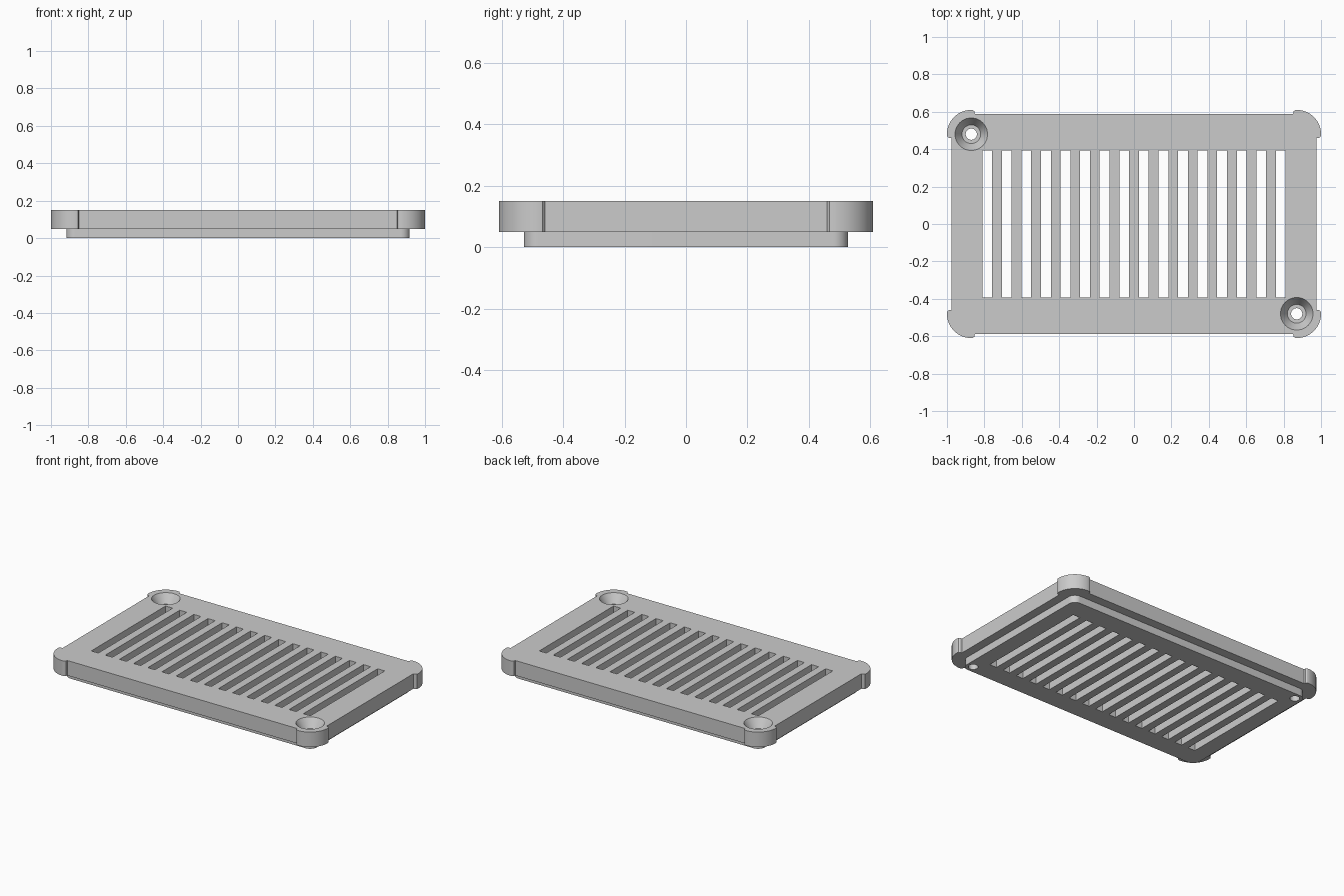
import bpy, bmesh
from math import cos, sin, pi, radians

cube = bpy.data.objects.get("Cube")
if cube:
    bpy.data.objects.remove(cube)

grey = bpy.data.materials.new("plain_grey")
grey.use_nodes = True
grey.diffuse_color = (0.6, 0.6, 0.6, 1)
grey.node_tree.nodes["Principled BSDF"].inputs["Base Color"].default_value = (0.6, 0.6, 0.6, 1)

HOLE_X, HOLE_Y = 0.87, 0.48


def make_object(name, bm):
    bmesh.ops.recalc_face_normals(bm, faces=bm.faces)
    mesh = bpy.data.meshes.new(name)
    bm.to_mesh(mesh)
    bm.free()
    mesh.materials.append(grey)
    obj = bpy.data.objects.new(name, mesh)
    bpy.context.collection.objects.link(obj)
    return obj


def add_prism(bm, outline, z0, z1):
    face = bm.faces.new([bm.verts.new((x, y, z0)) for x, y in outline])
    top = bmesh.ops.extrude_face_region(bm, geom=[face], use_keep_orig=True)["geom"]
    bmesh.ops.translate(bm, vec=(0, 0, z1 - z0),
                        verts=[v for v in top if isinstance(v, bmesh.types.BMVert)])


def arc(radius, steps=16):
    angles = [pi / 2 * i / steps for i in range(steps + 1)]
    return [(HOLE_X + radius * cos(a), HOLE_Y + radius * sin(a)) for a in angles]


def mirror_quadrant(points):
    """Repeat a corner outline around all four quadrants."""
    outline = []
    for sx, sy in ((1, 1), (-1, 1), (-1, -1), (1, -1)):
        ordered = points if sx == sy else points[::-1]
        outline += [(sx * x, sy * y) for x, y in ordered]
    return outline


def apply_boolean(target, tool, operation):
    mod = target.modifiers.new(operation.lower(), "BOOLEAN")
    mod.operation = operation
    mod.solver = "EXACT"
    mod.object = tool
    bpy.context.view_layer.objects.active = target
    bpy.ops.object.modifier_apply(modifier=mod.name)
    bpy.data.objects.remove(tool)


# Upper panel with raised rounded corner pads
corner = ([(0.977, 0.459), (0.99, 0.461), (0.998, 0.468)] + arc(0.13)
          + [(0.86, 0.608), (0.853, 0.602), (0.851, 0.589)])
bm = bmesh.new()
add_prism(bm, mirror_quadrant(corner), 0.05, 0.15)
panel = make_object("vent_panel", bm)

# Lower locating step with rounded corners
bm = bmesh.new()
add_prism(bm, mirror_quadrant(arc(0.048)), 0, 0.1)
apply_boolean(panel, make_object("lower_step", bm), "UNION")

# Row of vent slots
SLOTS, HALF_ROW, HALF_LENGTH = 16, 0.811, 0.393
width = 2 * HALF_ROW / (2 * SLOTS - 1)
bm = bmesh.new()
for i in range(SLOTS):
    x = -HALF_ROW + 2 * width * i
    add_prism(bm, [(x, -HALF_LENGTH), (x + width, -HALF_LENGTH),
                   (x + width, HALF_LENGTH), (x, HALF_LENGTH)], -0.1, 0.3)
apply_boolean(panel, make_object("slot_cutter", bm), "DIFFERENCE")

# Countersunk screw holes in two opposite corners
profile = [(0.03, -0.1), (0.03, 0.09), (0.05, 0.09), (0.087, 0.15), (0.087, 0.2)]
SIDES = 40
for side in (1, -1):
    bm = bmesh.new()
    rings = [[bm.verts.new((side * HOLE_X + r * cos(2 * pi * k / SIDES),
                            -side * HOLE_Y + r * sin(2 * pi * k / SIDES), z))
              for k in range(SIDES)] for r, z in profile]
    for low, high in zip(rings, rings[1:]):
        for k in range(SIDES):
            n = (k + 1) % SIDES
            bm.faces.new((low[k], low[n], high[n], high[k]))
    bm.faces.new(rings[0])
    bm.faces.new(rings[-1])
    apply_boolean(panel, make_object("screw_hole_cutter", bm), "DIFFERENCE")

# Smooth round walls, crisp edges
bpy.ops.object.select_all(action="DESELECT")
panel.select_set(True)
bpy.context.view_layer.objects.active = panel
bpy.ops.object.shade_smooth_by_angle(angle=radians(25))
